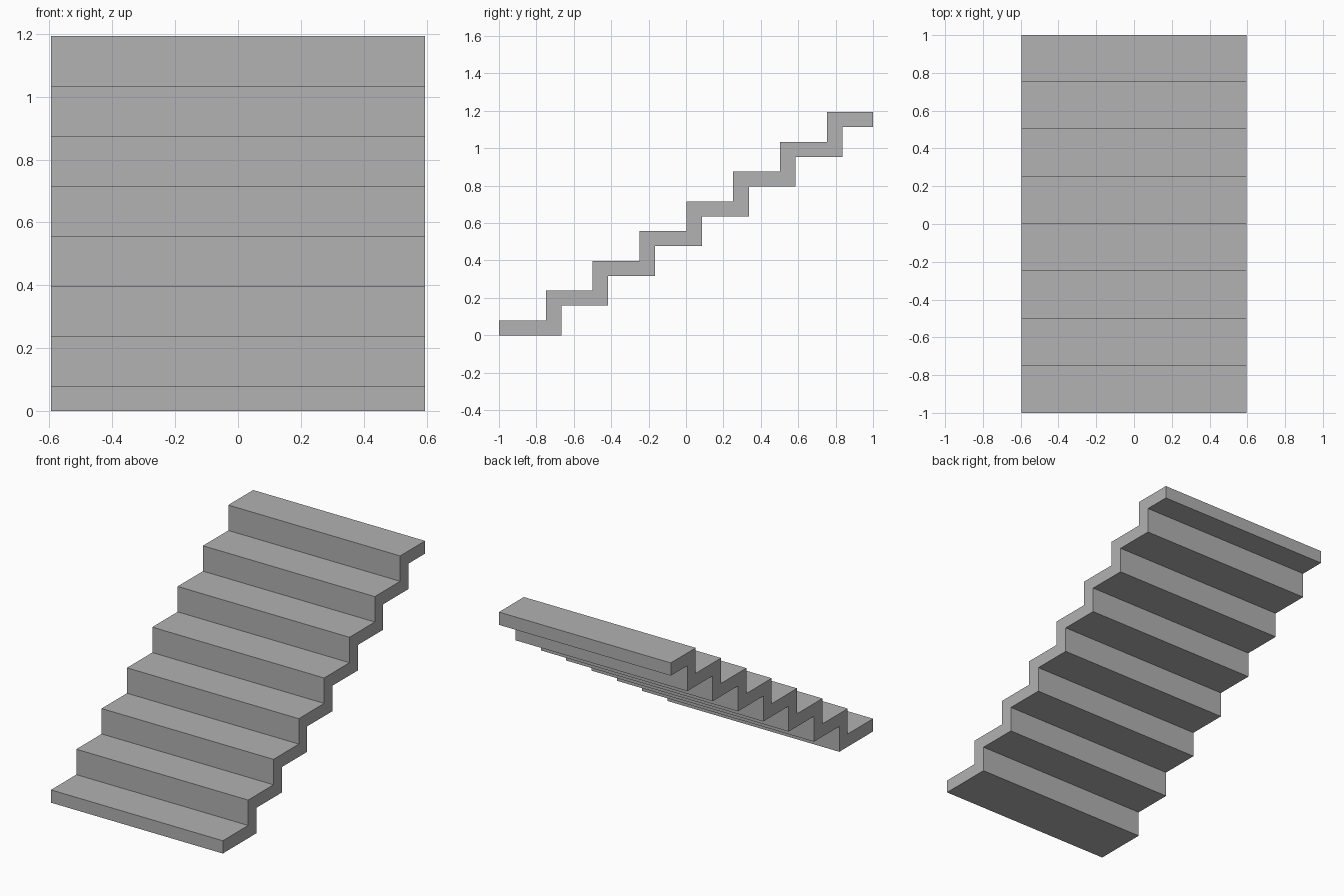
import bpy
import bmesh

cube = bpy.data.objects.get("Cube")
if cube:
    bpy.data.objects.remove(cube, do_unlink=True)

STEPS = 8
RUN, RISE = 0.2505, 0.159
SLAB, RISER = 0.08, 0.083      # tread and riser thickness
HALF_WIDTH = 0.595

# Plain grey material
grey = bpy.data.materials.new("plain_grey")
grey.use_nodes = True
colour = (0.445, 0.445, 0.445, 1)
grey.diffuse_color = colour
grey.node_tree.nodes["Principled BSDF"].inputs["Base Color"].default_value = colour

# Folded stair profile in (y, z): upper edge going up, lower edge coming down
upper, lower = [], []
for i in range(STEPS):
    front, base = -1 + i * RUN, i * RISE
    back = min(front + RUN + RISER, 1)
    next_front = front + RUN if i < STEPS - 1 else 1
    upper += [(front, base + SLAB), (next_front, base + SLAB)]
    lower += [(front + RISER if i else front, base), (back, base)]
profile = upper + lower[::-1]

# Extrude the profile across the width
bm = bmesh.new()
side = bm.faces.new([bm.verts.new((-HALF_WIDTH, y, z)) for y, z in profile])
extruded = bmesh.ops.extrude_face_region(bm, geom=[side])
verts = [g for g in extruded["geom"] if isinstance(g, bmesh.types.BMVert)]
bmesh.ops.translate(bm, verts=verts, vec=(2 * HALF_WIDTH, 0, 0))
bmesh.ops.recalc_face_normals(bm, faces=bm.faces)

mesh = bpy.data.meshes.new("staircase")
bm.to_mesh(mesh)
bm.free()
mesh.materials.append(grey)
staircase = bpy.data.objects.new("staircase", mesh)
bpy.context.collection.objects.link(staircase)
